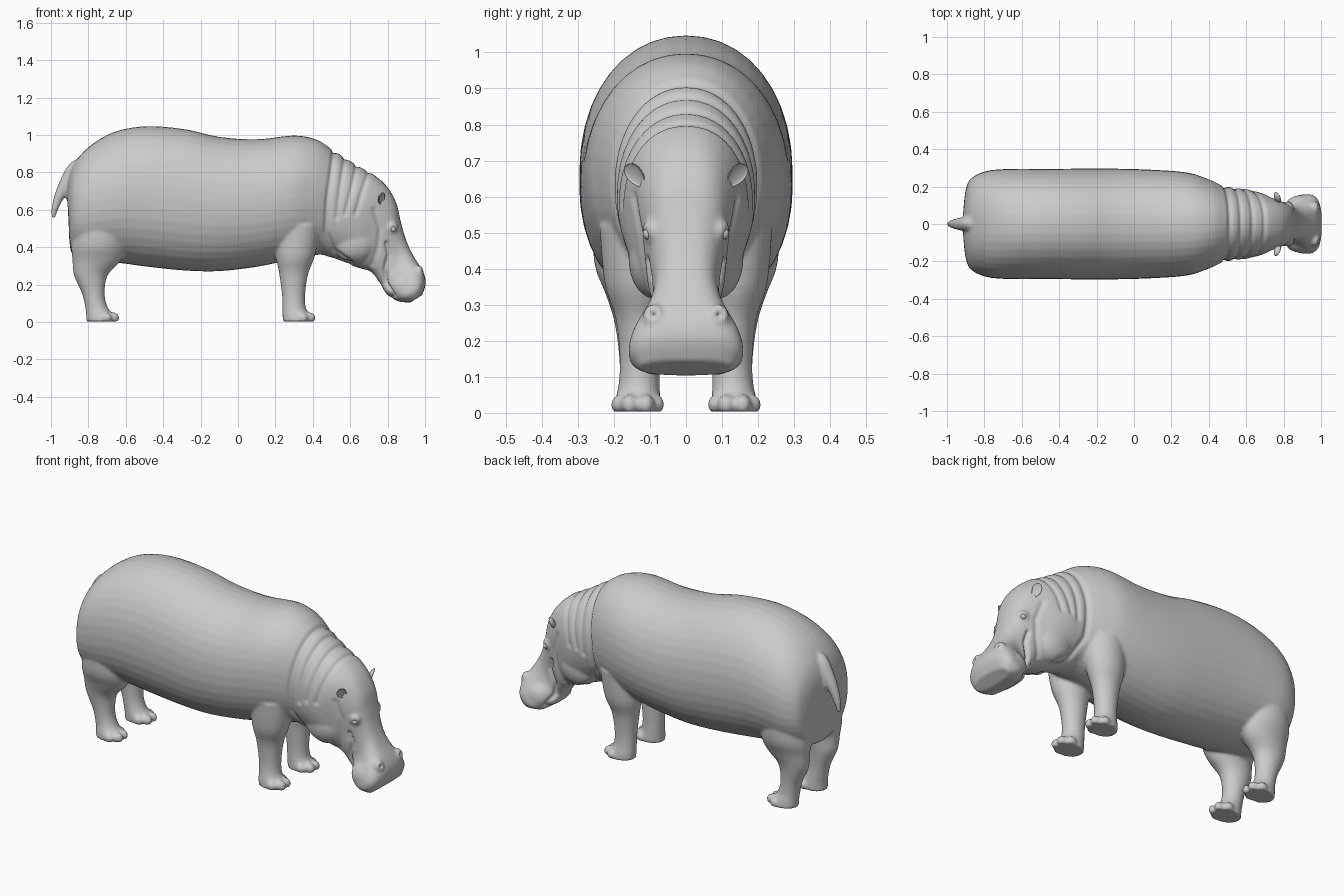
import bpy, bmesh, math
from mathutils import Vector, Matrix

if "Cube" in bpy.data.objects:
    bpy.data.objects.remove(bpy.data.objects["Cube"])


def spline(rows, steps=6):
    """Catmull-Rom interpolation through rows of numbers."""
    out = []
    for i in range(len(rows) - 1):
        a, b, c, d = (rows[max(0, min(len(rows) - 1, k))] for k in range(i - 1, i + 3))
        for s in range(steps):
            t = s / steps
            out.append([0.5 * (2 * q + (r - p) * t + (2 * p - 5 * q + 4 * r - u) * t * t
                        + (3 * q - p - 3 * r + u) * t ** 3) for p, q, r, u in zip(a, b, c, d)])
    return out + [list(rows[-1])]


def skin(bm, rings):
    """Bridge rings of points into a closed tube."""
    loops = [[bm.verts.new(p) for p in ring] for ring in rings]
    n = len(loops[0])
    for a, b in zip(loops, loops[1:]):
        for i in range(n):
            bm.faces.new((a[i], a[(i + 1) % n], b[(i + 1) % n], b[i]))
    bm.faces.new(loops[0][::-1])
    bm.faces.new(loops[-1])


def oval(centre, u, v, power=2.0, n=40):
    pts = []
    for i in range(n):
        c, s = math.cos(math.tau * i / n), math.sin(math.tau * i / n)
        c, s = (math.copysign(abs(k) ** (2 / power), k) for k in (c, s))
        pts.append(centre + u * c + v * s)
    return pts


def ball(bm, loc, radii, rot=Matrix()):
    m = Matrix.Translation(loc) @ rot @ Matrix.Diagonal((*radii, 1))
    return bmesh.ops.create_uvsphere(bm, u_segments=24, v_segments=14, radius=1, matrix=m)["verts"]


def finish(name, bm):
    bmesh.ops.recalc_face_normals(bm, faces=bm.faces)
    mesh = bpy.data.meshes.new(name)
    bm.to_mesh(mesh)
    bm.free()
    mesh.shade_smooth()
    ob = bpy.data.objects.new(name, mesh)
    bpy.context.collection.objects.link(ob)
    return ob


# Trunk and head sections: top x, top z, bottom x, bottom z, half width, squareness
trunk = [
    (-.915, .70, -.905, .52, .09, 2.1), (-.90, .79, -.90, .42, .18, 2.2),
    (-.86, .87, -.88, .36, .245, 2.2), (-.78, .95, -.78, .33, .285, 2.2),
    (-.65, 1.02, -.63, .315, .295, 2.1), (-.48, 1.047, -.48, .295, .295, 2.1),
    (-.28, 1.03, -.28, .275, .296, 2.1), (-.1, .99, -.1, .272, .296, 2.1),
    (.1, .977, .1, .295, .29, 2.1), (.3, .997, .27, .33, .275, 2.1),
    (.42, .975, .37, .35, .24, 2.1), (.50, .925, .44, .36, .207, 2.1)]
head = [
    (.57, .88, .48, .35, .195, 2.1), (.65, .83, .53, .335, .188, 2.1),
    (.73, .785, .60, .305, .168, 2.3), (.80, .72, .66, .285, .138, 2.6),
    (.845, .64, .70, .275, .118, 2.8), (.865, .56, .73, .25, .105, 2.8),
    (.885, .48, .75, .22, .094, 2.8), (.91, .41, .765, .20, .092, 2.8),
    (.94, .35, .775, .18, .108, 2.8), (.975, .295, .79, .155, .138, 2.8),
    (.998, .25, .82, .13, .156, 2.8), (1.003, .20, .86, .11, .157, 2.8),
    (.985, .145, .92, .103, .13, 2.5)]
bm = bmesh.new()
rings = []
for tx, tz, bx, bz, w, p in spline(trunk + head):
    top, bot = Vector((tx, 0, tz)), Vector((bx, 0, bz))
    rings.append(oval((top + bot) / 2, Vector((0, w, 0)), (top - bot) / 2, p))
skin(bm, rings)

# Legs: z, centre x, radius x, centre y, radius y
hind = [(.58, -.74, .13, .14, .12), (.42, -.745, .145, .14, .115), (.33, -.755, .13, .138, .085),
        (.25, -.787, .09, .132, .066), (.15, -.773, .06, .13, .055), (.08, -.757, .06, .13, .056),
        (.04, -.74, .072, .133, .062), (.0, -.735, .075, .134, .064)]
fore = [(.52, .32, .12, .14, .1), (.36, .308, .105, .138, .088), (.26, .298, .078, .13, .065),
        (.15, .297, .062, .128, .056), (.08, .30, .062, .13, .057),
        (.04, .31, .072, .133, .062), (.0, .315, .075, .134, .064)]
for side in (1, -1):
    for leg in (hind, fore):
        skin(bm, [oval(Vector((x, side * y, z)), Vector((rx, 0, 0)), Vector((0, ry, 0)))
                  for z, x, rx, y, ry in spline(leg, 4)])
        # toes
        fx = leg[-1][1]
        for ang, r in ((-72, .025), (-24, .029), (24, .029), (72, .025)):
            a = math.radians(ang)
            ball(bm, (fx + .015 + .058 * math.cos(a), side * .134 + .056 * math.sin(a), .023),
                 (r * 1.1, r * .85, r))
    # cheeks, brows, nostril mounds and upper lips
    ball(bm, (.62, side * .085, .43), (.12, .075, .115))
    ball(bm, (.82, side * .092, .505), (.035, .03, .035))
    ball(bm, (.965, side * .088, .268), (.033, .032, .034))
    ball(bm, (.895, side * .085, .19), (.092, .07, .085))

# Tail
path = spline([(-.80, .87, .02), (-.87, .825, .036), (-.915, .75, .036), (-.952, .68, .028),
               (-.978, .61, .019), (-.988, .555, .010)])
rings = []
for i, (x, z, r) in enumerate(path):
    a, b = path[max(0, i - 1)], path[min(len(path) - 1, i + 1)]
    d = Vector((b[0] - a[0], 0, b[1] - a[1])).normalized()
    rings.append(oval(Vector((x, 0, z)), Vector((0, r, 0)), Vector((-d.z, 0, d.x)) * r, n=20))
skin(bm, rings)

# Fuse everything into one skin
body = finish("body", bm)
remesh = body.modifiers.new("fuse", "REMESH")
remesh.mode = "VOXEL"
remesh.voxel_size = .0085
smooth = body.modifiers.new("soften", "SMOOTH")
smooth.factor = .5
smooth.iterations = 5
dg = bpy.context.evaluated_depsgraph_get()
fused = bpy.data.meshes.new_from_object(body.evaluated_get(dg))
body.modifiers.clear()
body.data = fused

# Neck folds, jowl edge and mouth line: (x, z) path, depth, width
grooves = [
    ([(.52, .95), (.48, .65), (.47, .48), (.51, .38), (.60, .32)], .012, .014),
    ([(.58, .92), (.545, .7), (.53, .56)], .009, .012),
    ([(.645, .88), (.605, .7), (.575, .58)], .009, .012),
    ([(.71, .84), (.665, .7), (.63, .58)], .008, .012),
    ([(.73, .60), (.76, .50), (.75, .40), (.72, .31)], .007, .014),
    ([(.795, .42), (.808, .36), (.785, .28), (.788, .21), (.83, .14)], .018, .010)]
# Nostril and eye-socket pits: 3D point, depth, width
pits = [((.993, .093, .275), .022, .012), ((.835, .118, .495), .010, .016)]


def seg_dist(p, a, b):
    ab = b - a
    t = max(0, min(1, (p - a).dot(ab) / ab.length_squared))
    return (p - a - ab * t).length


bm = bmesh.new()
bm.from_mesh(fused)
bm.normal_update()
moves = []
for v in bm.verts:
    if v.co.x > .42:
        p = Vector((v.co.x, v.co.z))
        push = 0
        for line, depth, width in grooves:
            pts = [Vector(q) for q in line]
            d = min(seg_dist(p, a, b) for a, b in zip(pts, pts[1:]))
            push += depth * math.exp(-(d / width) ** 2)
        q = Vector((v.co.x, abs(v.co.y), v.co.z))
        for c, depth, width in pits:
            push += depth * math.exp(-((q - Vector(c)).length / width) ** 2)
        moves.append((v, v.normal * -push))
for v, m in moves:
    v.co += m
for v in bm.verts:
    v.co.z = max(v.co.z, .004)
bm.to_mesh(fused)
bm.free()
fused.shade_smooth()

# Ears and eyes
for side, label in ((1, "left"), (-1, "right")):
    bm = bmesh.new()
    ball(bm, (0, 0, 0), (.02, .026, .038))
    for v in bm.verts:
        if v.co.x > 0:
            v.co.x *= -.35
        v.co.y *= 1 + v.co.z * 6
    rot = Matrix.Rotation(-side * math.radians(38), 4, "X") @ Matrix.Rotation(side * math.radians(35), 4, "Z")
    bm.transform(Matrix.Translation((.77, side * .142, .658)) @ rot)
    finish("ear_" + label, bm)
    bm = bmesh.new()
    ball(bm, (.828, side * .106, .496), (.016, .014, .015))
    finish("eye_" + label, bm)
